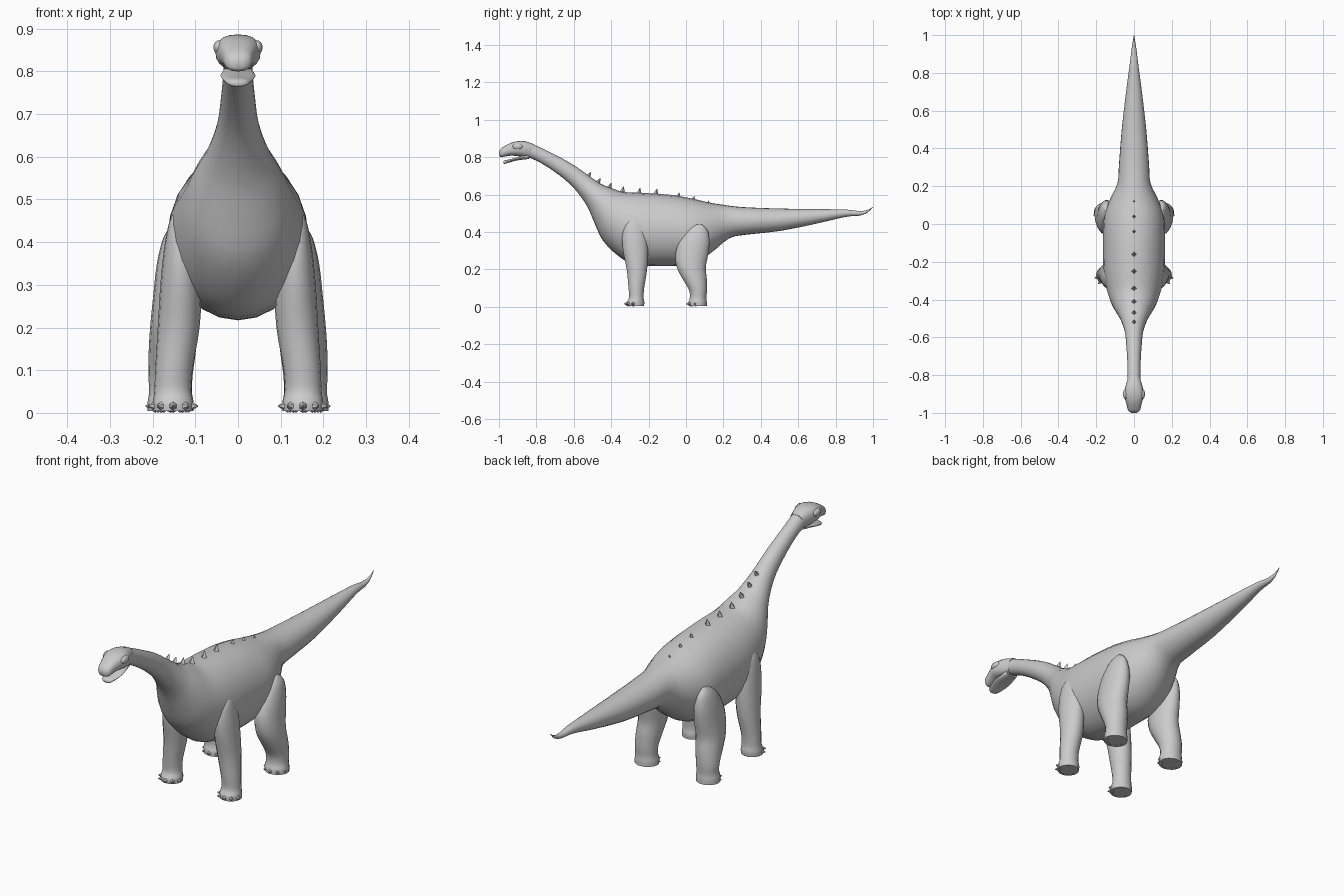
import bpy, bmesh, math
from mathutils import Vector

cube = bpy.data.objects.get("Cube")
if cube:
    bpy.data.objects.remove(cube)

grey = bpy.data.materials.new("plain_grey")
grey.use_nodes = True
COLOUR = (0.6, 0.6, 0.6, 1)
grey.diffuse_color = COLOUR
grey.node_tree.nodes["Principled BSDF"].inputs["Base Color"].default_value = COLOUR


def finish(bm, name, smooth=True):
    bmesh.ops.recalc_face_normals(bm, faces=bm.faces)
    mesh = bpy.data.meshes.new(name)
    bm.to_mesh(mesh)
    bm.free()
    mesh.materials.append(grey)
    obj = bpy.data.objects.new(name, mesh)
    bpy.context.collection.objects.link(obj)
    if smooth:
        bpy.ops.object.select_all(action="DESELECT")
        obj.select_set(True)
        bpy.context.view_layer.objects.active = obj
        bpy.ops.object.shade_smooth_by_angle(angle=math.radians(50))
    return obj


def spline(keys, steps):
    """Smoothly resample rows of numbers."""
    rows = []
    for i in range(len(keys) - 1):
        a, b = keys[max(i - 1, 0)], keys[i]
        c, d = keys[i + 1], keys[min(i + 2, len(keys) - 1)]
        for s in range(steps):
            t = s / steps
            rows.append([0.5 * (2 * q + (r - p) * t + (2 * p - 5 * q + 4 * r - s4) * t ** 2
                                + (3 * q - p - 3 * r + s4) * t ** 3)
                         for p, q, r, s4 in zip(a, b, c, d)])
    return rows + [list(keys[-1])]


def loft(name, rings, sides=20, power=1.0):
    """Skin rings given as centre, half-axis u, half-axis v."""
    bm = bmesh.new()
    loops = []
    for centre, u, v in rings:
        loop = []
        for k in range(sides):
            a = math.tau * k / sides
            c, s = math.cos(a), math.sin(a)
            c = math.copysign(abs(c) ** power, c)
            s = math.copysign(abs(s) ** power, s)
            loop.append(bm.verts.new(centre + u * c + v * s))
        loops.append(loop)
    for lo, hi in zip(loops, loops[1:]):
        for k in range(sides):
            n = (k + 1) % sides
            bm.faces.new((lo[k], lo[n], hi[n], hi[k]))
    bm.faces.new(loops[0])
    bm.faces.new(loops[-1])
    return finish(bm, name)


def spine_rings(keys, steps=3):
    """Rows: top y, top z, bottom y, bottom z, half width."""
    rings = []
    for ty, tz, by, bz, w in spline(keys, steps):
        top, low = Vector((0, ty, tz)), Vector((0, by, bz))
        rings.append(((top + low) / 2, Vector((w, 0, 0)), (top - low) / 2))
    return rings


def leg_rings(keys, side):
    """Rows: z, front y, back y, inner x, outer x."""
    return [(Vector((side * (x0 + x1) / 2, (y0 + y1) / 2, z)),
             Vector(((x1 - x0) / 2, 0, 0)), Vector((0, (y1 - y0) / 2, 0)))
            for z, y0, y1, x0, x1 in spline(keys, 3)]


def cone(bm, base, direction, radius, length, sides):
    rot = direction.to_track_quat("Z", "Y").to_matrix().to_4x4()
    made = bmesh.ops.create_cone(bm, cap_ends=True, segments=sides, radius1=radius,
                                 radius2=radius * 0.1, depth=length)["verts"]
    bmesh.ops.transform(bm, matrix=rot, verts=made)
    bmesh.ops.translate(bm, vec=base + direction.normalized() * length / 2, verts=made)


# Neck, trunk and tail as one skin
BODY = [
    (-.84, .88, -.845, .80, .036), (-.755, .84, -.775, .768, .034),
    (-.62, .77, -.68, .705, .04), (-.525, .705, -.60, .635, .05),
    (-.46, .66, -.53, .54, .075), (-.40, .635, -.49, .45, .105),
    (-.34, .615, -.445, .355, .13), (-.27, .61, -.36, .27, .152),
    (-.20, .607, -.27, .225, .163), (-.07, .597, -.10, .217, .165),
    (.04, .577, .03, .228, .16), (.12, .558, .13, .285, .13),
    (.20, .545, .23, .365, .088), (.30, .533, .32, .385, .08),
    (.50, .525, .50, .405, .065), (.70, .522, .70, .445, .042),
    (.85, .52, .85, .48, .022), (.925, .512, .925, .487, .013),
    (.97, .518, .97, .503, .006), (1, .535, 1, .532, .001)]
loft("body", spine_rings(BODY), 24)

# Head and open lower jaw
SKULL = [
    (-.81, .868, -.835, .795, .034), (-.86, .885, -.865, .80, .046),
    (-.90, .885, -.905, .806, .053), (-.935, .877, -.935, .808, .045),
    (-.965, .862, -.965, .804, .037), (-.99, .845, -.988, .80, .03),
    (-1, .828, -.998, .806, .015)]
loft("head", spine_rings(SKULL), 20, 0.8)
JAW = [
    (-.84, .82, -.84, .79, .03), (-.90, .80, -.905, .782, .041),
    (-.94, .789, -.945, .771, .034), (-.965, .784, -.97, .764, .024),
    (-.976, .778, -.976, .768, .01)]
loft("lower_jaw", spine_rings(JAW), 16, 0.9)

# Legs, brows and toes on both sides
FRONT_LEG = [
    (.467, -.29, -.275, .142, .152), (.44, -.325, -.235, .115, .163),
    (.38, -.342, -.21, .095, .174), (.30, -.338, -.203, .086, .182),
    (.20, -.318, -.207, .09, .188), (.10, -.308, -.223, .107, .194),
    (.05, -.305, -.226, .109, .196), (.025, -.318, -.222, .104, .20),
    (.004, -.318, -.224, .104, .20)]
HIND_LEG = [
    (.44, .055, .085, .14, .155), (.41, .01, .115, .12, .175),
    (.35, -.035, .127, .10, .19), (.28, -.058, .12, .092, .198),
    (.21, -.05, .107, .092, .205), (.15, -.02, .112, .098, .209),
    (.09, .015, .113, .106, .21), (.05, .02, .11, .108, .208),
    (.025, .012, .112, .104, .212), (.004, .012, .112, .104, .212)]
for label, side in (("left", 1), ("right", -1)):
    for part, keys in (("front", FRONT_LEG), ("hind", HIND_LEG)):
        loft(f"{part}_leg_{label}", leg_rings(keys, side), 18)
        _, y0, y1, x0, x1 = keys[-1]
        centre = Vector((side * (x0 + x1) / 2, (y0 + y1) / 2, .016))
        bm = bmesh.new()
        for deg in (-75, -38, 0, 38, 75):
            a = math.radians(deg)
            out = Vector((math.sin(a), -math.cos(a), 0))
            cone(bm, centre + out * .036, out, .016, .024, 6)
        finish(bm, f"{part}_toes_{label}", False)
    bm = bmesh.new()
    bmesh.ops.create_uvsphere(bm, u_segments=14, v_segments=8, radius=1)
    bmesh.ops.scale(bm, vec=(.014, .028, .017), verts=bm.verts)
    bmesh.ops.translate(bm, vec=(side * .044, -.90, .856), verts=bm.verts)
    finish(bm, f"brow_{label}")

# Row of small spikes along the back, seated on the top line
bm = bmesh.new()
top_line = [(r[0], r[1]) for r in spline(BODY, 3)]
for y, size in ((-.52, .03), (-.47, .032), (-.41, .034), (-.34, .036), (-.25, .034),
                (-.16, .034), (-.04, .026), (.04, .024), (.12, .018)):
    for (ya, za), (yb, zb) in zip(top_line, top_line[1:]):
        if ya <= y < yb:
            z = za + (zb - za) * (y - ya) / (yb - ya)
            normal = Vector((0, za - zb, yb - ya)).normalized()
            lean = (normal + Vector((0, .15, .3))).normalized()
            cone(bm, Vector((0, y, z)) - lean * .008, lean, size * .48, size, 4)
finish(bm, "back_spikes", False)
